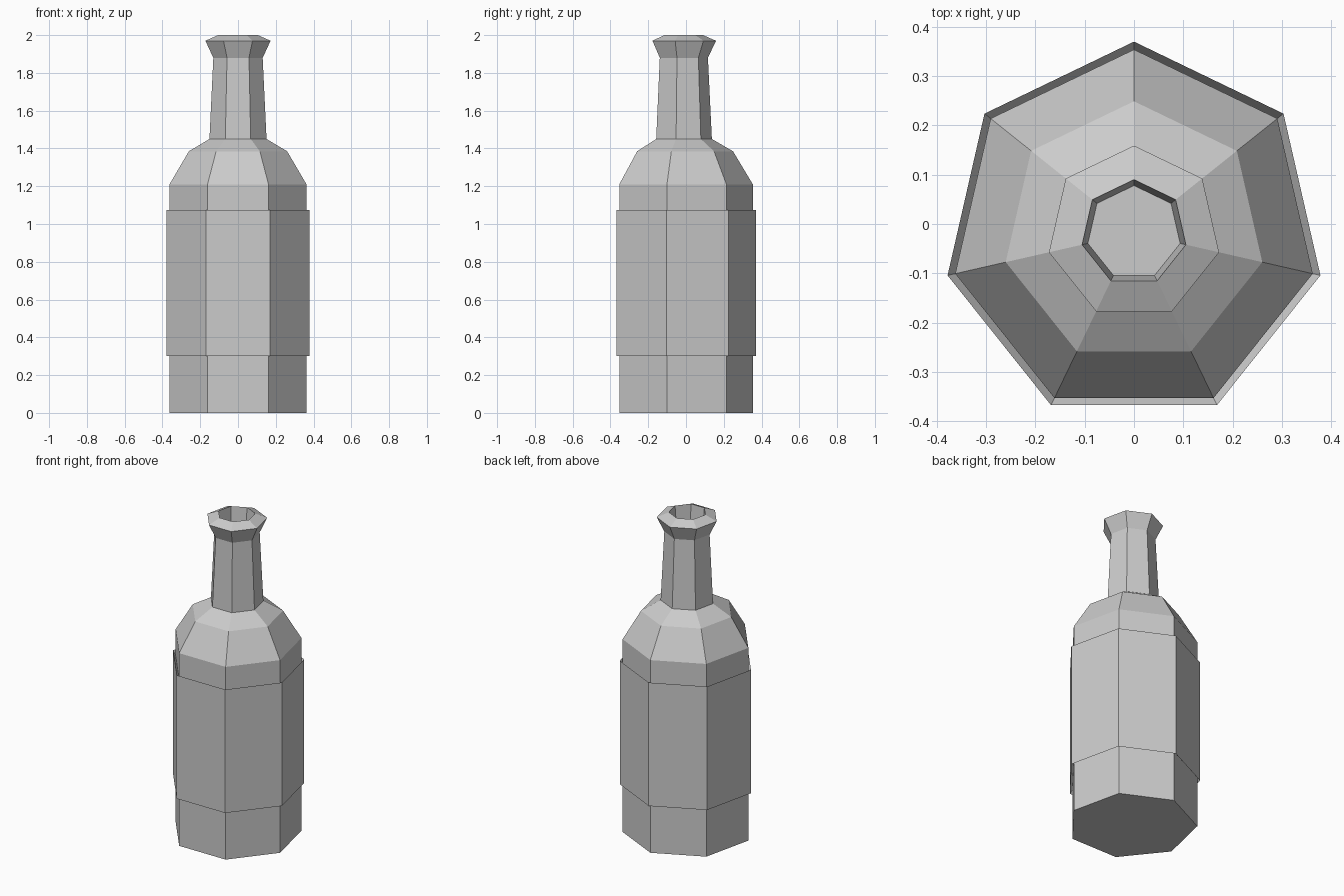
import bpy, bmesh, math

if "Cube" in bpy.data.objects:
    bpy.data.objects.remove(bpy.data.objects["Cube"])

SIDES = 7
CENTRE_Y = -0.018  # centres the heptagon's bounds on y = 0


def lathe(name, profile, cap_start=False, cap_end=False):
    """Spin (radius, z) points into a flat-sided heptagonal shell, a corner facing +y."""
    bm = bmesh.new()
    rings = []
    for r, z in profile:
        ring = []
        for i in range(SIDES):
            a = math.pi / 2 + 2 * math.pi * i / SIDES
            ring.append(bm.verts.new((r * math.cos(a), CENTRE_Y + r * math.sin(a), z)))
        rings.append(ring)
    for lo, hi in zip(rings, rings[1:]):
        for i in range(SIDES):
            j = (i + 1) % SIDES
            bm.faces.new((lo[i], lo[j], hi[j], hi[i]))
    if cap_start:
        bm.faces.new(rings[0][::-1])
    if cap_end:
        bm.faces.new(rings[-1])
    mesh = bpy.data.meshes.new(name)
    bm.to_mesh(mesh)
    bm.free()
    obj = bpy.data.objects.new(name, mesh)
    bpy.context.collection.objects.link(obj)
    return obj


# Bottle: base, body, shoulder, neck, flared lip and recessed mouth
lathe("bottle", [
    (0.372, 0.0), (0.372, 1.21), (0.267, 1.385), (0.155, 1.45),
    (0.134, 1.88), (0.177, 1.97), (0.108, 2.0), (0.096, 1.87),
], cap_start=True, cap_end=True)

# Label band wrapped round the body, its rims tucked back into the glass
lathe("label_band", [
    (0.372, 0.32), (0.388, 0.30), (0.388, 1.075), (0.372, 1.05),
])
